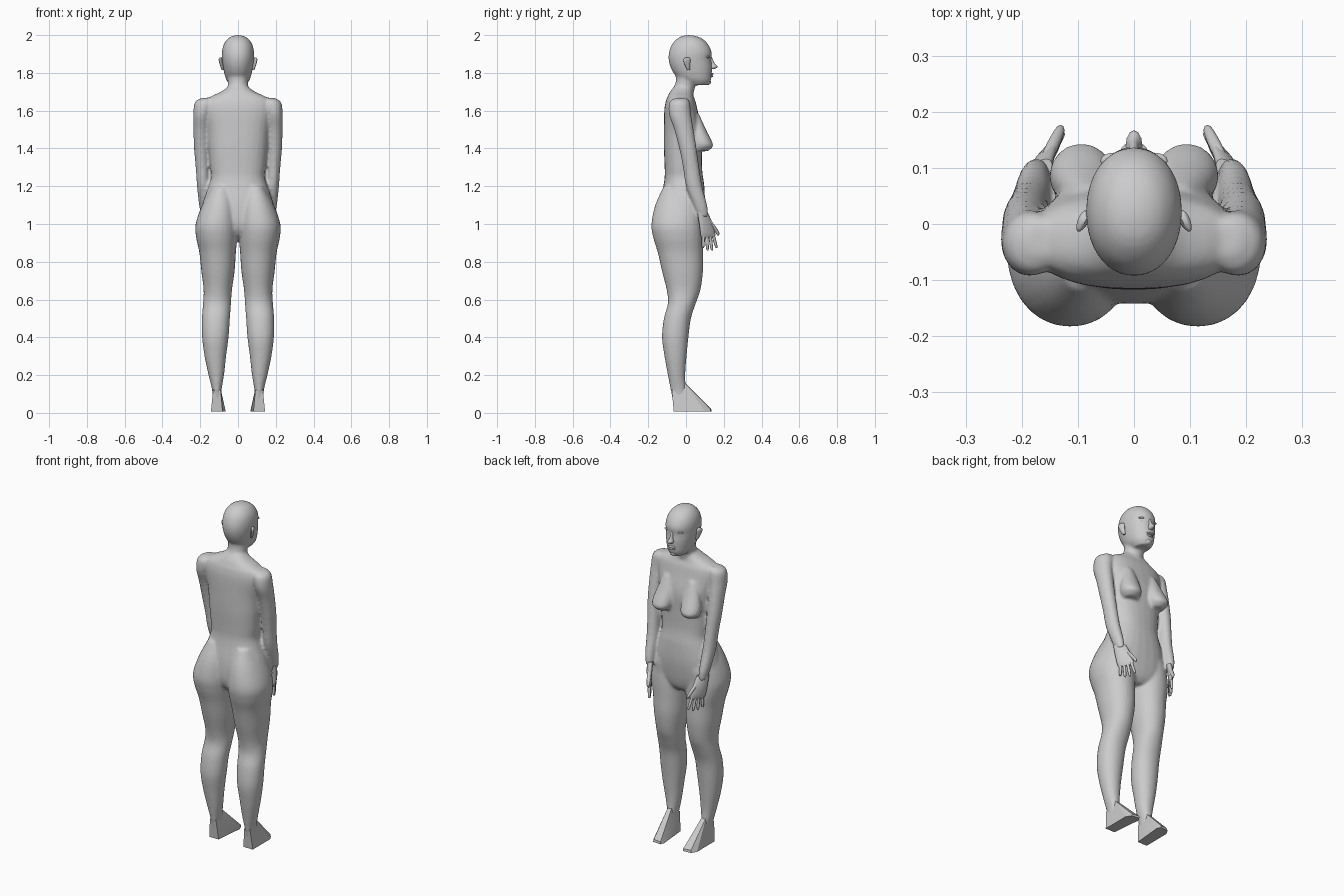
import bpy, bmesh, math
from mathutils import Vector

skin = bpy.data.materials.new("light_grey")
skin.diffuse_color = (0.6, 0.6, 0.6, 1)


def finish(name, bm, angle=60):
    bmesh.ops.recalc_face_normals(bm, faces=bm.faces)
    me = bpy.data.meshes.new(name)
    bm.to_mesh(me)
    bm.free()
    me.materials.append(skin)
    ob = bpy.data.objects.new(name, me)
    bpy.context.collection.objects.link(ob)
    bpy.ops.object.select_all(action='DESELECT')
    ob.select_set(True)
    bpy.context.view_layer.objects.active = ob
    bpy.ops.object.shade_smooth_by_angle(angle=math.radians(angle))
    return ob


def spline(rows, steps):
    """Smooth the list of sections with a Catmull-Rom curve."""
    out = []
    for i in range(len(rows) - 1):
        a, b = rows[max(i - 1, 0)], rows[i]
        c, d = rows[i + 1], rows[min(i + 2, len(rows) - 1)]
        for s in range(steps):
            t = s / steps
            out.append([0.5 * (2 * q + (r - p) * t + (2 * p - 5 * q + 4 * r - w) * t * t
                               + (3 * q - p - 3 * r + w) * t ** 3)
                        for p, q, r, w in zip(a, b, c, d)])
    return out + [list(rows[-1])]


def loft(bm, rows, side=1, n=28, power=2.0, shear=0.0, steps=4):
    """Stack level sections given as (z, centre x, half width, back y, front y)."""
    rings = []
    for z, cx, rx, y0, y1 in spline(rows, steps):
        ring = []
        for k in range(n):
            a = 2 * math.pi * k / n
            c, s = math.cos(a), math.sin(a)
            x = rx * math.copysign(abs(c) ** (2 / power), c)
            y = (y1 - y0) / 2 * math.copysign(abs(s) ** (2 / power), s)
            ring.append(bm.verts.new((side * (cx + x + shear * y), (y0 + y1) / 2 + y, z)))
        rings.append(ring)
    for r, q in zip(rings, rings[1:]):
        for k in range(n):
            bm.faces.new((r[k], r[(k + 1) % n], q[(k + 1) % n], q[k]))
    bm.faces.new(rings[0])
    bm.faces.new(rings[-1])


def blob(bm, centre, size):
    made = bmesh.ops.create_uvsphere(bm, u_segments=16, v_segments=10, radius=1)["verts"]
    for v in made:
        v.co = Vector(centre) + Vector(a * b for a, b in zip(v.co, size))


HEAD = [(2.0, 0, .006, .01, .022), (1.995, 0, .03, -.02, .052), (1.98, 0, .055, -.048, .088),
        (1.95, 0, .076, -.075, .118), (1.91, 0, .085, -.09, .136), (1.87, 0, .084, -.092, .134),
        (1.83, 0, .079, -.082, .138), (1.79, 0, .071, -.06, .136), (1.76, 0, .06, -.03, .132),
        (1.735, 0, .04, .01, .117)]
NECK = [(1.8, 0, .056, -.055, .06), (1.75, 0, .054, -.055, .055), (1.7, 0, .056, -.075, .042),
        (1.64, 0, .08, -.10, .03)]
TORSO = [(1.725, 0, .055, -.065, .03), (1.70, 0, .09, -.085, .035), (1.675, 0, .145, -.097, .04),
         (1.65, 0, .178, -.107, .05), (1.6, 0, .185, -.115, .062), (1.5, 0, .165, -.117, .085),
         (1.4, 0, .156, -.117, .085), (1.3, 0, .147, -.113, .085), (1.25, 0, .143, -.113, .09),
         (1.2, 0, .156, -.12, .097), (1.1, 0, .19, -.138, .1), (1.0, 0, .205, -.14, .09),
         (.94, 0, .14, -.11, .075), (.91, 0, .05, -.05, .05)]
BREAST = [(1.58, .08, .025, .03, .07), (1.5, .085, .05, .03, .106), (1.44, .092, .058, .03, .136),
          (1.41, .094, .053, .03, .143), (1.385, .092, .035, .03, .115)]
ARM = [(1.668, .165, .025, -.055, 0), (1.645, .178, .05, -.088, .02), (1.58, .19, .047, -.09, .027),
       (1.5, .195, .041, -.062, .04), (1.4, .194, .039, -.036, .056), (1.3, .189, .035, -.016, .07),
       (1.2, .183, .034, 0, .086), (1.1, .178, .028, .038, .112), (1.04, .172, .021, .063, .118)]
LEG = [(1.2, .09, .045, -.118, 0), (1.1, .1, .09, -.163, .08), (1.0, .113, .111, -.183, .087),
       (.93, .113, .109, -.174, .09), (.85, .108, .097, -.15, .09), (.75, .106, .088, -.127, .09),
       (.65, .107, .075, -.102, .076), (.58, .111, .074, -.096, .052), (.5, .117, .074, -.117, .026),
       (.4, .12, .07, -.127, .013), (.3, .12, .057, -.114, .003), (.2, .115, .041, -.096, -.004),
       (.12, .112, .025, -.081, 0), (.07, .11, .025, -.07, 0)]

# body: head, neck, torso and limbs fused into one skin
bm = bmesh.new()
loft(bm, HEAD, power=2.1)
loft(bm, NECK)
loft(bm, TORSO, power=2.4)
for side in (-1, 1):
    loft(bm, BREAST, side)
    loft(bm, ARM, side, 20)
    loft(bm, LEG, side, power=2.1)
body = finish("body", bm)
remesh = body.modifiers.new("fuse", 'REMESH')
remesh.mode = 'VOXEL'
remesh.voxel_size = 0.008
remesh.use_smooth_shade = True
relax = body.modifiers.new("relax", 'SMOOTH')
relax.factor, relax.iterations = 0.5, 4

# face: nose, lips, brows, cheeks
bm = bmesh.new()
loft(bm, [(1.885, 0, .008, .11, .136), (1.85, 0, .01, .11, .152), (1.832, 0, .015, .11, .167),
          (1.82, 0, .012, .11, .15)], n=12)
blob(bm, (0, .13, 1.795), (.024, .016, .006))
blob(bm, (0, .128, 1.783), (.02, .016, .007))
blob(bm, (0, .114, 1.752), (.022, .018, .016))
for side in (-1, 1):
    blob(bm, (side * .036, .113, 1.885), (.024, .014, .007))
    blob(bm, (side * .034, .11, 1.864), (.016, .012, .007))
finish("face_features", bm)

for side, tag in ((-1, "left"), (1, "right")):
    # ear
    bm = bmesh.new()
    loft(bm, [(1.882, .09, .005, .0, .016), (1.872, .093, .008, -.014, .024),
              (1.845, .088, .008, -.008, .022), (1.815, .08, .006, .006, .02)], side, 14, shear=-.3)
    finish(tag + "_ear", bm)

    # hand: palm, four fingers and thumb on a slanted plane
    bm = bmesh.new()
    loft(bm, [(1.06, .173, .021, .06, .116), (1.0, .166, .018, .07, .142),
              (.95, .158, .015, .076, .155), (.928, .155, .009, .082, .152)], side, 16, shear=-.6)
    for i in range(4):
        y0, y1 = .092 + .017 * i, .09 + .024 * i
        tip = .873 if i in (0, 3) else .86
        rows = []
        for t, r in ((0, .009), (.5, .0085), (.9, .007), (1, .003)):
            y = y0 + (y1 - y0) * t
            rows.append((.945 + (tip - .945) * t, .16 - .6 * (y - .11), r, y - r, y + r))
        loft(bm, rows, side, 8, steps=2)
    loft(bm, [(1.02, .155, .011, .105, .132), (.985, .142, .011, .132, .158),
              (.955, .132, .008, .155, .176), (.94, .13, .004, .165, .175)], side, 8)
    finish(tag + "_hand", bm)

    # foot: flat-sided wedge
    bm = bmesh.new()
    for x, y, z in ((.082, -.065, .008), (.143, -.065, .008), (.065, .11, .008), (.075, .135, .008),
                    (.125, .13, .008), (.143, .1, .008), (.075, .133, .022), (.122, .128, .022),
                    (.092, -.075, .12), (.132, -.075, .12), (.1, -.012, .165), (.124, -.012, .165)):
        bm.verts.new((side * x, y, z))
    bmesh.ops.convex_hull(bm, input=bm.verts)
    finish(tag + "_foot", bm, 25)
